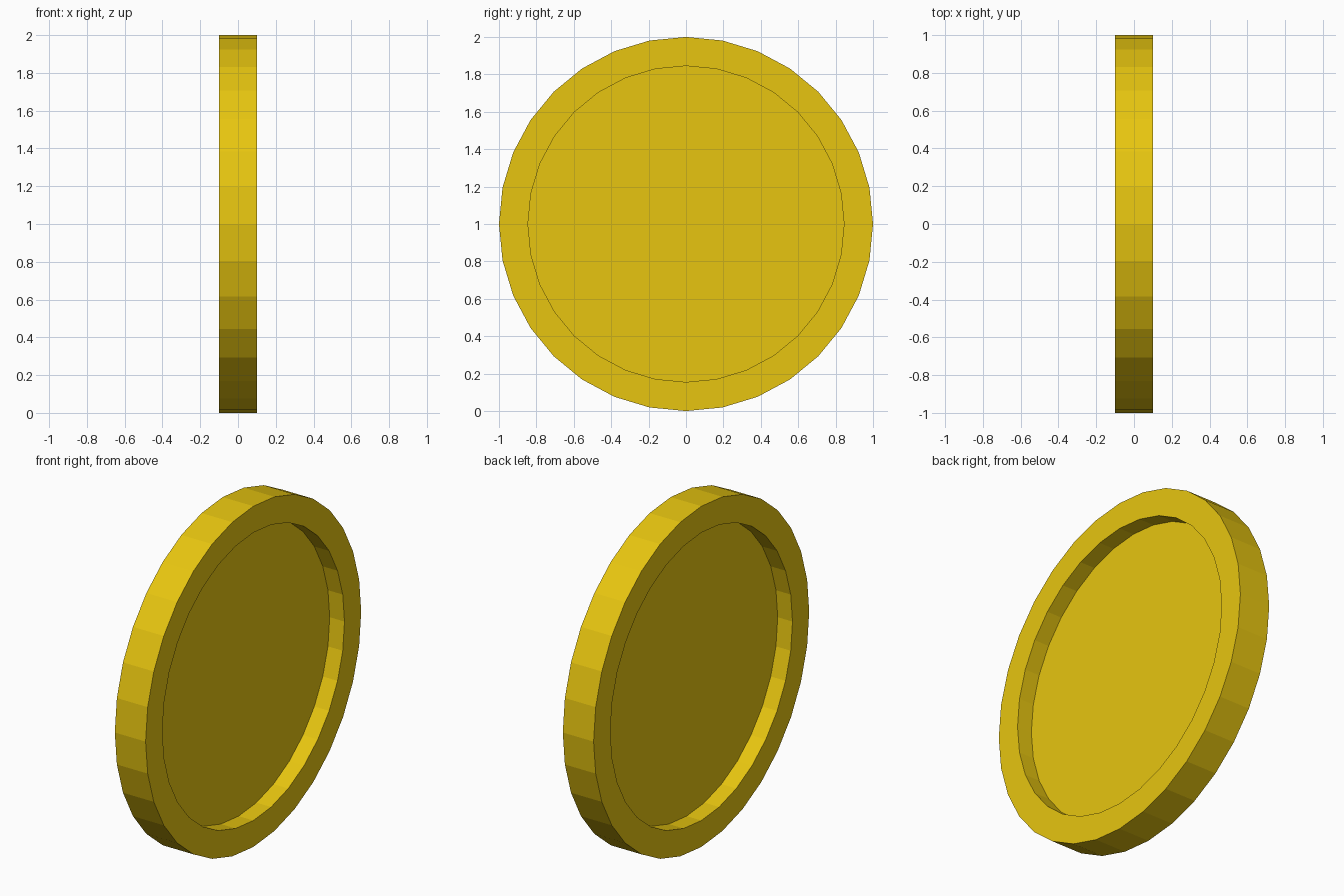
import bpy, bmesh, math

if "Cube" in bpy.data.objects:
    bpy.data.objects.remove(bpy.data.objects["Cube"])

SIDES = 32
HALF = 0.1       # half the coin thickness
FLOOR = 0.004    # half the thickness of the recessed disc
OUTER, INNER = 1.0, 0.845

bm = bmesh.new()


def ring(x, r):
    """Circle of vertices around the x axis, centred at z = 1."""
    return [bm.verts.new((x, r * math.sin(2 * math.pi * i / SIDES),
                          1 + r * math.cos(2 * math.pi * i / SIDES)))
            for i in range(SIDES)]


# Profile: left floor, left rim, outer wall, right rim, right floor
profile = [(-FLOOR, INNER), (-HALF, INNER), (-HALF, OUTER),
           (HALF, OUTER), (HALF, INNER), (FLOOR, INNER)]
rings = [ring(x, r) for x, r in profile]
for a, b in zip(rings, rings[1:]):
    for i in range(SIDES):
        j = (i + 1) % SIDES
        bm.faces.new((a[i], a[j], b[j], b[i]))

# Recessed floors on both sides
bm.faces.new(rings[0])
bm.faces.new(rings[-1])
bmesh.ops.recalc_face_normals(bm, faces=bm.faces[:])

mesh = bpy.data.meshes.new("coin")
bm.to_mesh(mesh)
bm.free()
coin = bpy.data.objects.new("coin", mesh)
bpy.context.collection.objects.link(coin)

# Gold colour
gold = bpy.data.materials.new("gold")
gold.diffuse_color = (0.8, 0.56, 0.005, 1)
gold.use_nodes = True
gold.node_tree.nodes["Principled BSDF"].inputs["Base Color"].default_value = gold.diffuse_color
mesh.materials.append(gold)
